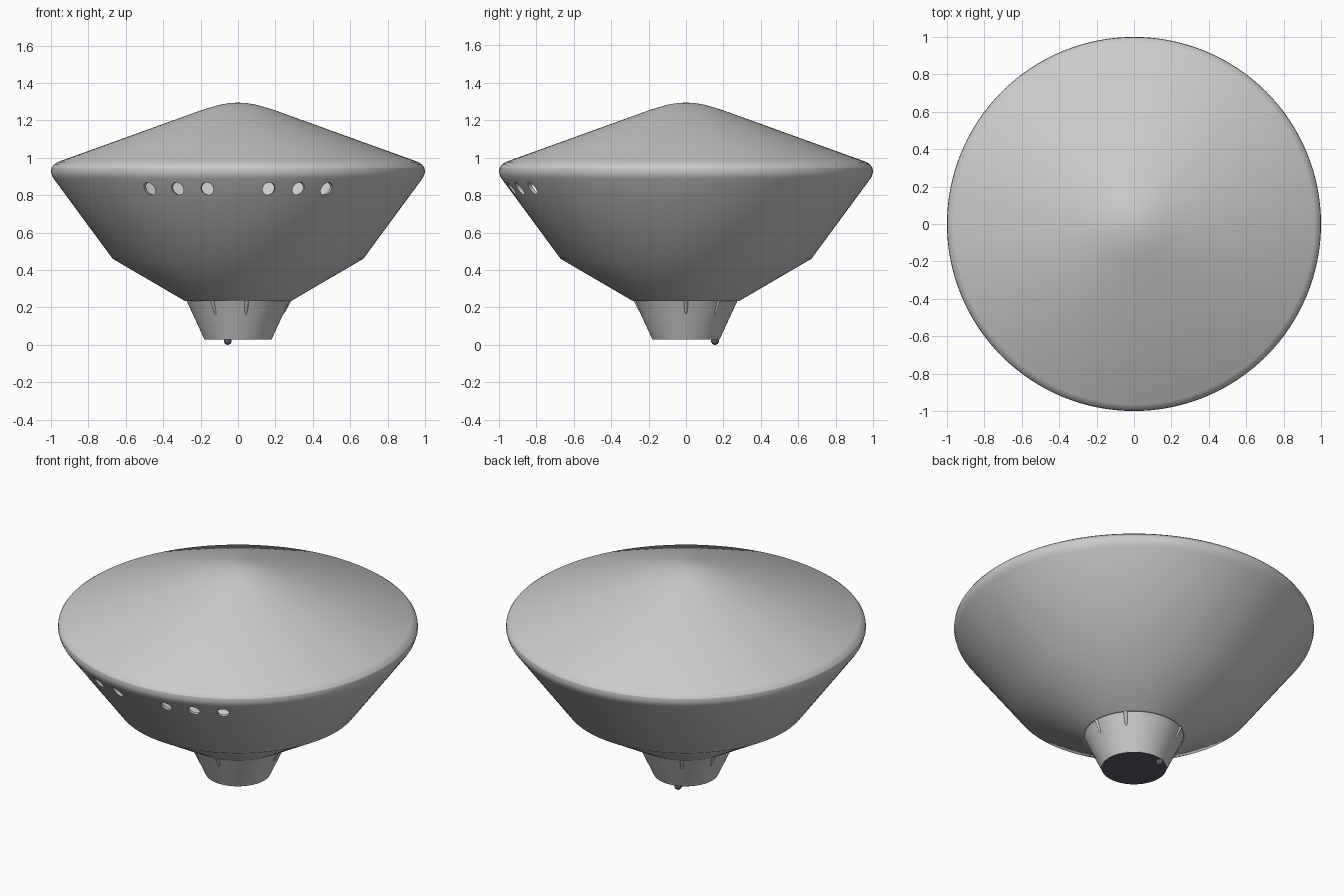
import bpy, bmesh
from math import radians, cos, sin, pi
from mathutils import Matrix, Vector

if "Cube" in bpy.data.objects:
    bpy.data.objects.remove(bpy.data.objects["Cube"])


def add_object(name, bm, material=None):
    bmesh.ops.recalc_face_normals(bm, faces=bm.faces)
    mesh = bpy.data.meshes.new(name)
    bm.to_mesh(mesh)
    bm.free()
    ob = bpy.data.objects.new(name, mesh)
    bpy.context.collection.objects.link(ob)
    if material:
        mesh.materials.append(material)
    return ob


def smooth(ob, angle=25):
    for p in ob.data.polygons:
        p.use_smooth = True
    ob.data.set_sharp_from_angle(angle=radians(angle))


def lathe(name, profile, material=None, steps=128):
    bm = bmesh.new()
    verts = [bm.verts.new((r, 0, z)) for r, z in profile]
    edges = [bm.edges.new(pair) for pair in zip(verts, verts[1:])]
    bmesh.ops.spin(bm, geom=verts + edges, cent=(0, 0, 0), axis=(0, 0, 1),
                   angle=2 * pi, steps=steps, use_duplicate=False)
    bmesh.ops.remove_doubles(bm, verts=bm.verts, dist=1e-4)
    return add_object(name, bm, material)


def apply(ob, mod):
    bpy.context.view_layer.objects.active = ob
    bpy.ops.object.modifier_apply(modifier=mod.name)


dark = bpy.data.materials.new("blue_grey")
dark.diffuse_color = (0.10, 0.11, 0.15, 1)
dark.use_nodes = True
dark.node_tree.nodes["Principled BSDF"].inputs["Base Color"].default_value = dark.diffuse_color

# Hollow body: double cone with a rounded rim and domed peak
body = lathe("body", [
    (0, 0.235), (0.285, 0.235), (0.67, 0.46), (0.983, 0.885), (0.994, 0.903),
    (1.0, 0.925), (0.997, 0.945), (0.985, 0.963), (0.965, 0.977),
    (0.20, 1.253), (0.15, 1.269), (0.10, 1.283), (0.05, 1.292), (0, 1.295)])
shell = body.modifiers.new("shell", 'SOLIDIFY')
shell.thickness = 0.02
shell.offset = -1
apply(body, shell)

# Round portholes through the front wall
bm = bmesh.new()
for a in (-30, -20, -10, 10, 20, 30):
    m = (Matrix.Rotation(radians(a), 4, 'Z') @ Matrix.Translation((0, -0.95, 0.835))
         @ Matrix.Rotation(radians(90), 4, 'X'))
    bmesh.ops.create_cone(bm, cap_ends=True, segments=32, radius1=0.033,
                          radius2=0.033, depth=0.25, matrix=m)
cutter = add_object("porthole_cutter", bm)
cutter.hide_render = True
cut = body.modifiers.new("portholes", 'BOOLEAN')
cut.operation = 'DIFFERENCE'
cut.solver = 'EXACT'
cut.object = cutter
apply(body, cut)
bpy.data.objects.remove(cutter)
smooth(body)

# Tapered neck and its dark end plate
smooth(lathe("neck", [(0, 0.24), (0.277, 0.24), (0.18, 0.03), (0, 0.03)]))
lathe("neck_end_plate", [(0, 0.028), (0.178, 0.028), (0.178, 0.032), (0, 0.032)], dark)

# Small ribs in three pairs around the top of the neck
bm = bmesh.new()
for a in (0, 40, 120, 160, 240, 280):
    rot = Matrix.Rotation(radians(a), 4, 'Z')
    ends = []
    for r, z, w, h in ((0.238, 0.162, 0.005, 0.004), (0.246, 0.18, 0.011, 0.009),
                       (0.273, 0.238, 0.015, 0.013)):
        ends.append([bm.verts.new(rot @ Vector((r - 0.01 + (h + 0.01) * sin(t), w * cos(t), z)))
                     for t in [i * pi / 8 for i in range(9)]])
    for lo, hi in zip(ends, ends[1:]):
        for i in range(9):
            j = (i + 1) % 9
            bm.faces.new((lo[i], lo[j], hi[j], hi[i]))
    bm.faces.new(ends[0])
    bm.faces.new(ends[-1])
smooth(add_object("neck_ribs", bm), 40)

# Small ball under the neck
bm = bmesh.new()
bmesh.ops.create_uvsphere(bm, u_segments=24, v_segments=12, radius=0.021,
                          matrix=Matrix.Translation((-0.055, 0.155, 0.021)))
smooth(add_object("contact_ball", bm, dark))
